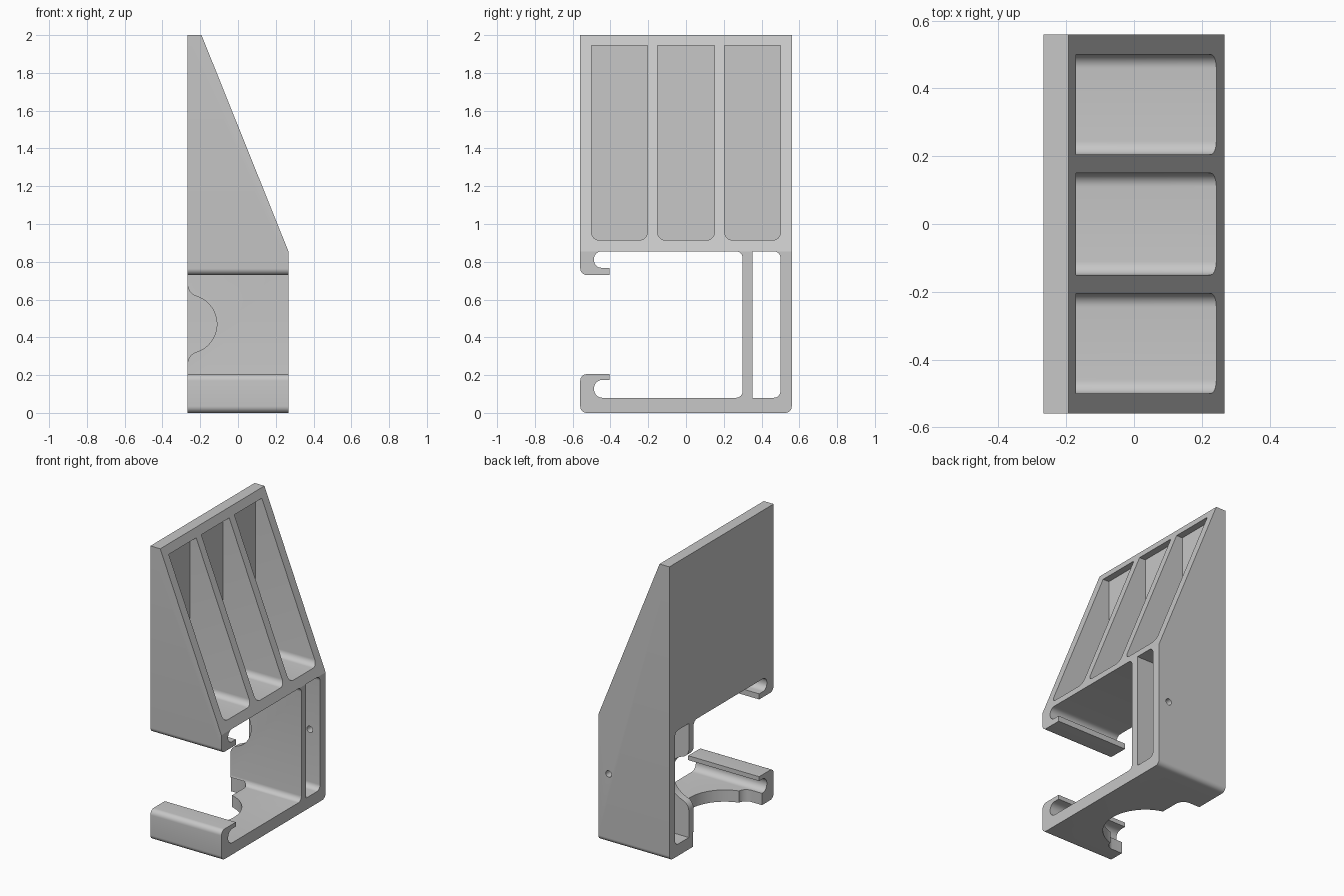
import bpy, bmesh, math
from mathutils import Vector

cube = bpy.data.objects.get("Cube")
if cube:
    bpy.data.objects.remove(cube, do_unlink=True)

grey = bpy.data.materials.new("light_grey")
grey.use_nodes = True
grey.diffuse_color = (0.57, 0.57, 0.57, 1)
grey.node_tree.nodes["Principled BSDF"].inputs["Base Color"].default_value = (0.57, 0.57, 0.57, 1)


def turned(start, end, t):
    """Swing a radius part of the way from start to end."""
    turn = math.atan2(start.x * end.y - start.y * end.x, start.dot(end)) * t
    c, s = math.cos(turn), math.sin(turn)
    return Vector((start.x * c - start.y * s, start.x * s + start.y * c))


def rounded(corners, steps=8):
    """Outline from (u, v, radius) corners, with an arc at each radius."""
    out = []
    for i, (u, v, r) in enumerate(corners):
        p = Vector((u, v))
        if r == 0:
            out.append(p)
            continue
        a = (Vector(corners[i - 1][:2]) - p).normalized()
        b = (Vector(corners[(i + 1) % len(corners)][:2]) - p).normalized()
        half = a.angle(b) / 2
        centre = p + (a + b).normalized() * r / math.sin(half)
        start = p + a * r / math.tan(half) - centre
        end = p + b * r / math.tan(half) - centre
        out += [centre + turned(start, end, k / steps) for k in range(steps + 1)]
    return out


def circle(u, v, radius, sides):
    return [(u + radius * math.cos(math.tau * k / sides), v + radius * math.sin(math.tau * k / sides))
            for k in range(sides)]


def prism(name, outline, axis, low, high):
    """Extrude an outline along x, y or z."""
    def place(p, d):
        return {"x": (d, p[0], p[1]), "y": (p[0], d, p[1]), "z": (p[0], p[1], d)}[axis]
    bm = bmesh.new()
    face = bm.faces.new([bm.verts.new(place(p, low)) for p in outline])
    new = bmesh.ops.extrude_face_region(bm, geom=[face])["geom"]
    shift = Vector(place((0, 0), high - low))
    bmesh.ops.translate(bm, vec=shift, verts=[g for g in new if isinstance(g, bmesh.types.BMVert)])
    bmesh.ops.recalc_face_normals(bm, faces=bm.faces)
    mesh = bpy.data.meshes.new(name)
    bm.to_mesh(mesh)
    bm.free()
    obj = bpy.data.objects.new(name, mesh)
    mesh.materials.append(grey)
    bpy.context.collection.objects.link(obj)
    return obj


def notch(radius, half_width, mid):
    """Round bite into the back edge, with eased lips."""
    ease = (half_width ** 2 - radius ** 2) / (2 * radius)
    lip = math.atan2(half_width, ease)
    upper = []
    for k in range(9):
        a = math.pi + lip * k / 8
        upper.append((BACK + ease + ease * math.cos(a), half_width + ease * math.sin(a)))
    for k in range(1, 17):
        a = lip * (1 - k / 16)
        upper.append((BACK + radius * math.cos(a), radius * math.sin(a)))
    half = [(BACK - 0.1, half_width)] + upper
    return [(x, mid + v) for x, v in half] + [(x, mid - v) for x, v in reversed(half[:-1])]


BACK, FRONT = -0.267, 0.267
SHELF = 0.855

# Bracket section with two hooked clips
section = rounded([
    (-0.56, 2, 0), (-0.56, 0.73, 0.035), (-0.405, 0.73, 0), (-0.405, 0.768, 0),
    (-0.487, 0.768, 0.04), (-0.487, SHELF, 0.04), (0.3, SHELF, 0.035), (0.3, 0.08, 0.035),
    (-0.487, 0.08, 0.045), (-0.487, 0.175, 0.045), (-0.405, 0.175, 0), (-0.405, 0.205, 0),
    (-0.56, 0.205, 0.035), (-0.56, 0, 0.035), (0.56, 0, 0.035), (0.56, 2, 0)])
bracket = prism("bracket_body", section, "x", BACK, FRONT)

# Sloped front and narrow side slot
cutters = [
    prism("slope_cutter", [(FRONT, SHELF), (-0.193, 2), (-0.193, 2.2), (0.6, 2.2), (0.6, SHELF)],
          "y", -0.7, 0.7),
    prism("slot_cutter", rounded([(0.351, 0.08, 0), (0.5, 0.08, 0.035),
                                  (0.5, SHELF, 0.035), (0.351, SHELF, 0)]), "x", -0.5, 0.5)]

# Three roofed pockets between the ribs
for low, high in ((-0.5, -0.205), (-0.15, 0.15), (0.205, 0.5)):
    outline = rounded([(low, 0.915, 0.04), (high, 0.915, 0.04), (high, 1.945, 0), (low, 1.945, 0)])
    cutters.append(prism("pocket_cutter", outline, "x", -0.217, 0.5))

# Round bite in the inner wall, stepped bite in the base, and the screw hole
cutters.append(prism("wall_notch_cutter", notch(0.155, 0.21, 0.47), "y", 0.25, 0.42))
cutters.append(prism("base_bite_cutter", circle(-0.2, -0.13, 0.262, 64), "z", -0.1, 0.1))
step = rounded([(-0.4, -0.435, 0), (-0.13, -0.435, 0.06), (-0.13, 0.308, 0.06), (-0.4, 0.308, 0)])
cutters.append(prism("base_step_cutter", step, "z", -0.1, 0.1))
cutters.append(prism("hole_cutter", circle(0.19, 0.47, 0.022, 24), "y", 0.45, 0.7))

bpy.context.view_layer.objects.active = bracket
for cutter in cutters:
    mod = bracket.modifiers.new(cutter.name, "BOOLEAN")
    mod.operation = "DIFFERENCE"
    mod.solver = "EXACT"
    mod.object = cutter
    bpy.ops.object.modifier_apply(modifier=mod.name)
    bpy.data.objects.remove(cutter, do_unlink=True)

bpy.ops.object.select_all(action="DESELECT")
bracket.select_set(True)
bpy.ops.object.shade_smooth_by_angle(angle=math.radians(18))
